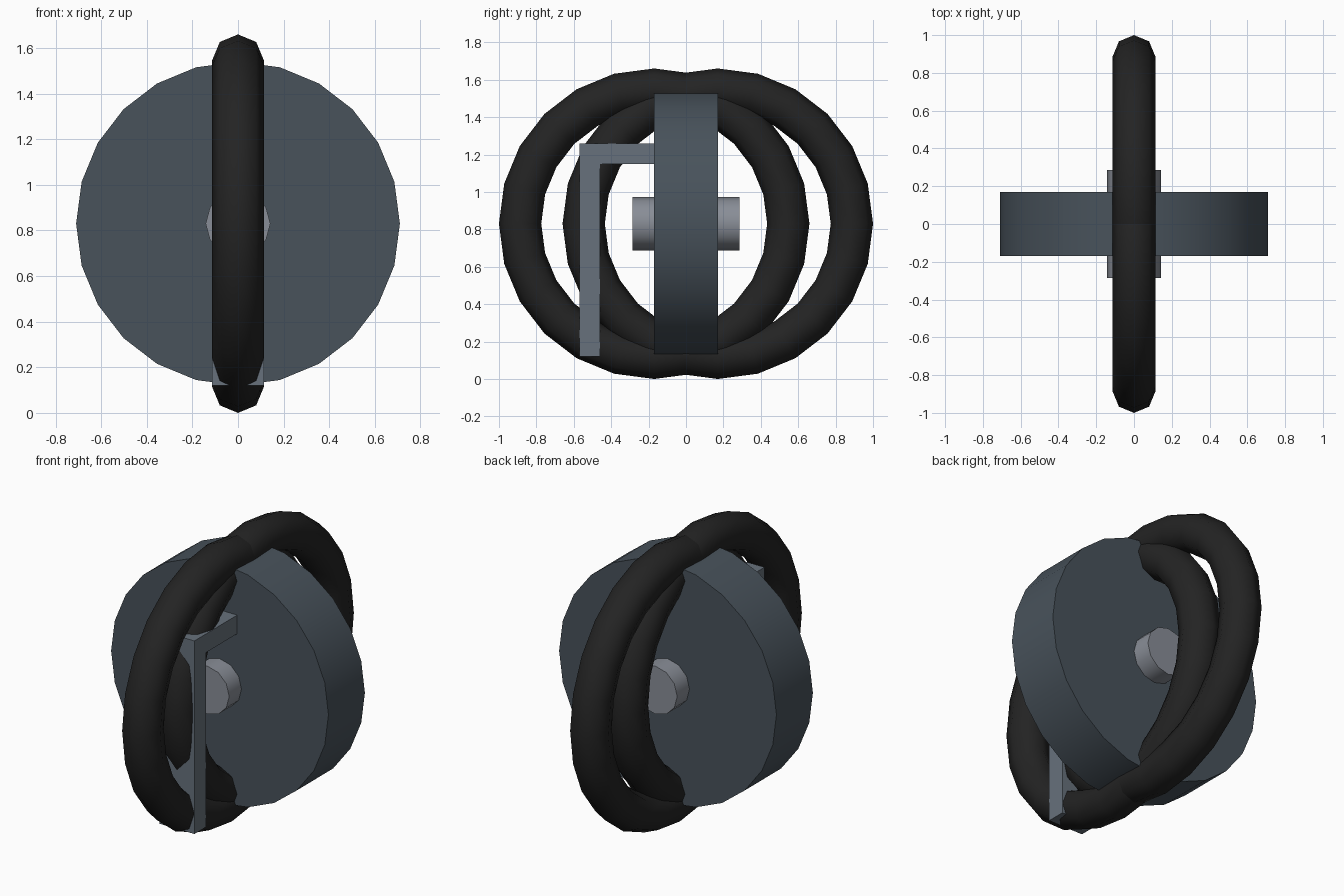
import bpy, bmesh
from math import pi, radians

if "Cube" in bpy.data.objects:
    bpy.data.objects.remove(bpy.data.objects["Cube"])

CZ = 0.83  # axle height


def finish(obj, name, color, angle=None):
    obj.name = name
    mat = bpy.data.materials.new(name + "_mat")
    mat.diffuse_color = (*color, 1)
    mat.use_nodes = True
    mat.node_tree.nodes["Principled BSDF"].inputs["Base Color"].default_value = mat.diffuse_color
    obj.data.materials.append(mat)
    if angle:
        bpy.ops.object.select_all(action='DESELECT')
        obj.select_set(True)
        bpy.context.view_layer.objects.active = obj
        bpy.ops.object.shade_smooth_by_angle(angle=radians(angle))


def ring(name, y):
    bpy.ops.mesh.primitive_torus_add(
        major_segments=24, minor_segments=8, major_radius=0.717,
        minor_radius=0.113, location=(0, y, CZ), rotation=(0, pi / 2, 0))
    finish(bpy.context.object, name, (0.017, 0.017, 0.017), 80)


def drum(name, sides, radius, depth, color):
    # vertices lie on both the x and z axes
    bpy.ops.mesh.primitive_cylinder_add(
        vertices=sides, radius=radius, depth=depth,
        location=(0, 0, CZ), rotation=(pi / 2, 0, 0))
    finish(bpy.context.object, name, color, 40)


def extrude_profile(name, pts, half, color):
    # (y, z) outline extruded symmetrically along x
    bm = bmesh.new()
    face = bm.faces.new([bm.verts.new((-half, y, z)) for y, z in pts])
    out = bmesh.ops.extrude_face_region(bm, geom=[face])["geom"]
    bmesh.ops.translate(bm, vec=(2 * half, 0, 0),
                        verts=[g for g in out if isinstance(g, bmesh.types.BMVert)])
    bmesh.ops.recalc_face_normals(bm, faces=bm.faces)
    mesh = bpy.data.meshes.new(name)
    bm.to_mesh(mesh)
    bm.free()
    obj = bpy.data.objects.new(name, mesh)
    bpy.context.collection.objects.link(obj)
    finish(obj, name, color)


# Two overlapping upright rings
for label, y in (("front_ring", -0.17), ("back_ring", 0.17)):
    ring(label, y)

# Wide disc and its axle
drum("disc", 24, 0.71, 0.34, (0.065, 0.085, 0.105))
drum("axle", 12, 0.142, 0.57, (0.25, 0.27, 0.31))

# L-shaped bracket reaching from the disc down the front
extrude_profile("bracket",
                [(-0.57, 0.12), (-0.46, 0.12), (-0.46, 1.15),
                 (-0.165, 1.15), (-0.165, 1.26), (-0.57, 1.26)],
                0.114, (0.135, 0.165, 0.2))
